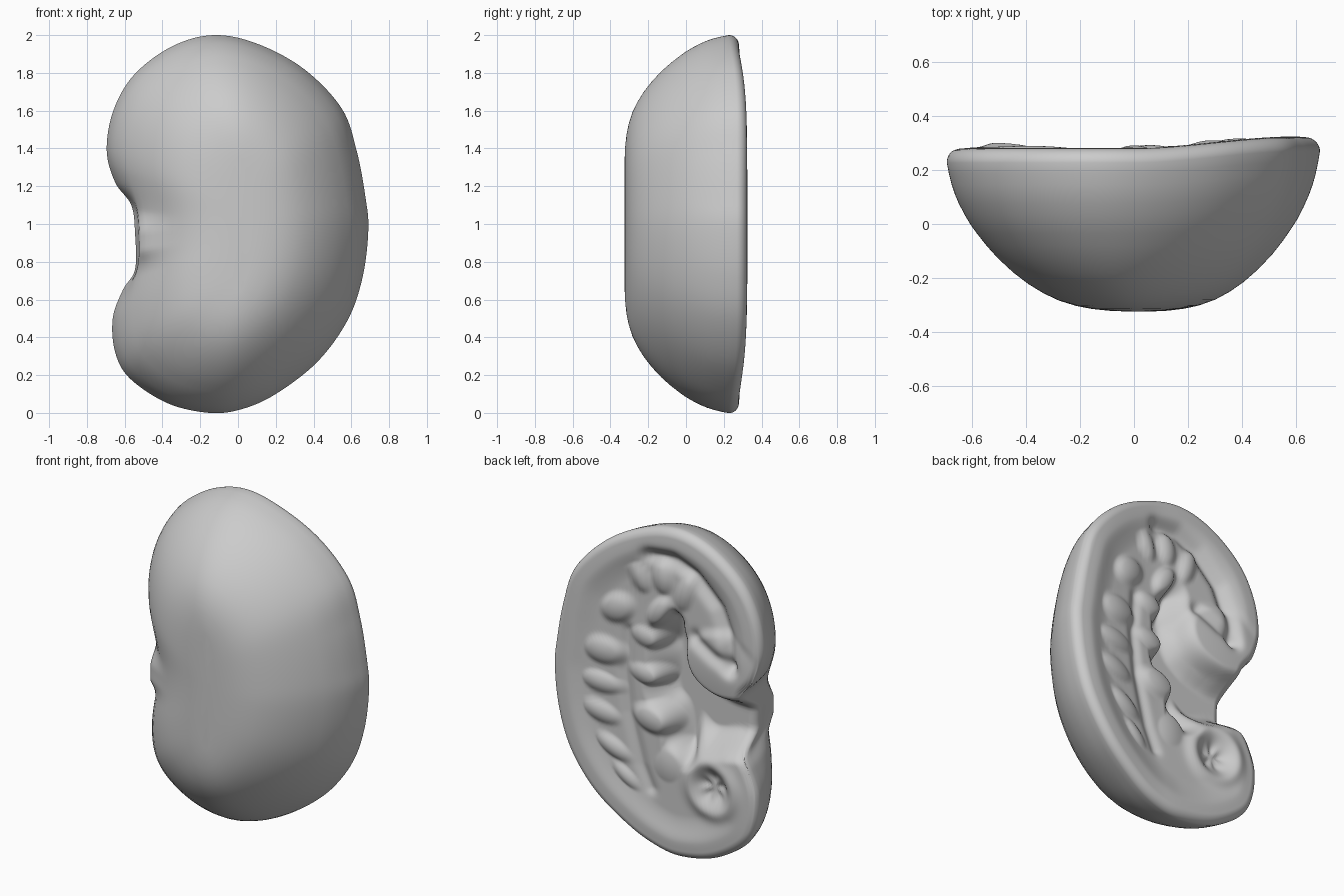
import bpy, bmesh, math
from mathutils import Vector, kdtree

if "Cube" in bpy.data.objects:
    bpy.data.objects.remove(bpy.data.objects["Cube"])

# Silhouette of the half organ (x, z), clockwise from the top
OUT = [(-.13, 2), (.1, 1.955), (.35, 1.82), (.55, 1.61), (.63, 1.38), (.675, 1.14), (.69, .97),
       (.66, .72), (.58, .49), (.42, .27), (.2, .1), (.02, .02), (-.15, 0), (-.37, .05),
       (-.57, .18), (-.65, .32), (-.663, .5), (-.61, .65), (-.545, .76), (-.545, .95),
       (-.565, 1.1), (-.65, 1.22), (-.695, 1.39), (-.66, 1.6), (-.55, 1.79), (-.35, 1.94)]
# The same silhouette with the notch filled, used for the domed front
FILLED = OUT[:17] + [(-.645, .65), (-.622, .78), (-.612, .95), (-.628, 1.1), (-.668, 1.24)] + OUT[22:]
C = Vector((0, .95))


def closed_spline(pts, n):
    P = [Vector(p) for p in pts]
    res = []
    for i in range(len(P)):
        a, b, c, d = (P[(i + k - 1) % len(P)] for k in range(4))
        for j in range(n):
            t = j / n
            res.append(.5 * (2 * b + (c - a) * t + (2 * a - 5 * b + 4 * c - d) * t * t
                             + (3 * b - a - 3 * c + d) * t ** 3))
    return res


def smooth(a, b, v):
    t = min(1, max(0, (v - a) / (b - a)))
    return t * t * (3 - 2 * t)


def relax(vals, n):
    for _ in range(n):
        vals = [(vals[i - 1] + vals[i] * 2 + vals[(i + 1) % len(vals)]) / 4 for i in range(len(vals))]
    return vals


def path_dist(p, path):
    # distance to a polyline of (x, z, radius), minus the local radius
    best = 9
    for a, b in zip(path, path[1:]):
        A, B = Vector(a[:2]), Vector(b[:2])
        t = min(1, max(0, (p - A).dot(B - A) / (B - A).length_squared))
        best = min(best, (p - A - (B - A) * t).length - a[2] - (b[2] - a[2]) * t)
    return best


def ellipse(p, x, z, rx, rz, tilt=0):
    q = p - Vector((x, z))
    c, s = math.cos(tilt), math.sin(tilt)
    return math.hypot((q.x * c + q.y * s) / rx, (q.y * c - q.x * s) / rz)


edge = closed_spline(OUT, 8)
soft = relax(closed_spline(FILLED, 8), 20)
N = len(edge)
tree = kdtree.KDTree(N)
for i, p in enumerate(edge):
    tree.insert((p.x, p.y, 0), i)
tree.balance()

# Hollow that opens at the notch
SINUS = [[(-.8, .9, .15), (-.3, .88, .17)], [(-.3, .88, .17), (-.1, 1, .15)],
         [(-.1, 1, .15), (-.06, 1.25, .1)], [(-.06, 1.25, .1), (-.08, 1.42, .06)],
         [(-.15, .95, .14), (-.14, .66, .09)]]
# Raised lobes: x, z, radius x, radius z, tilt, top offset
LOBES = [(.10, 1.29, .11, .08, .3, 0), (.10, 1.06, .12, .08, .2, 0),
         (.05, .80, .14, .10, .25, .015), (-.05, .53, .15, .16, 0, -.01),
         (0, 1.47, .07, .13, .6, .015), (.27, 1.43, .13, .10, -.5, .015), (.36, 1.15, .15, .10, 0, .012),
         (.38, .95, .16, .08, .1, .005), (.38, .77, .16, .08, .25, .005), (.30, .57, .15, .07, .5, .005),
         (.22, .41, .14, .06, .7, 0), (.13, 1.66, .07, .13, -.4, .008),
         (-.02, 1.68, .08, .12, -.1, .008), (-.17, 1.62, .07, .14, .3, .005)]
# Carved grooves: path, width, depth
GROOVES = [([(.06, 1.80, 0), (-.1, 1.81, 0), (-.24, 1.75, 0), (-.4, 1.59, 0), (-.48, 1.4, 0),
             (-.49, 1.26, 0)], .045, .04),
           ([(-.49, 1.26, 0), (-.38, 1.3, 0), (-.25, 1.37, 0)], .04, .03),
           ([(.21, 1.3, 0), (.23, 1.05, 0), (.2, .8, 0), (.12, .5, 0), (.06, .37, 0)], .035, .02)]


def rim_height(p):
    return .277 + .042 * smooth(0, .6, p.x)


def back_height(p):
    d = tree.find((p.x, p.y, 0))[2]
    base = rim_height(p)
    h = base + .006 * math.exp(-((d - .1) / .06) ** 2) - .022 * smooth(.1, .26, d)
    # hollow, blended smoothly between its branches
    s = -math.log(sum(math.exp(-35 * path_dist(p, q)) for q in SINUS)) / 35
    k = 1 - smooth(-.11, .05, s)
    h += (.1 - h) * k
    # upper lip curling down beside the hollow
    r = ellipse(p, -.43, 1.25, .27, .215)
    lip = 1 - smooth(.78, 1.06, r)
    h += (base + .015 - .02 * r * r - h) * lip
    for path, w, dep in GROOVES:
        h -= dep * math.exp(-(path_dist(p, path) / w) ** 2)
    for x, z, rx, rz, tilt, off in LOBES:
        r = ellipse(p, x, z, rx, rz, tilt)
        if r < 1.2:
            top = base + off - .035 * r * r
            h += (max(top, h) - h) * (1 - smooth(.55, 1.15, r))
    # ringed rosette in the lower lip
    q = p - Vector((-.36, .48))
    r = q.length
    h += .025 * math.exp(-((r - .15) / .045) ** 2) * (1 - k) * smooth(.02, .1, d)
    h -= (.025 + .008 * math.sin(5 * math.atan2(q.y, q.x)) * min(1, r / .05)) * math.exp(-(r / .09) ** 4)
    # rounded outer edge
    R = .05
    e = 1 - min(d, R) / R
    return h - R * (1 - math.sqrt(max(0, 1 - e * e)))


bm = bmesh.new()
rings = []
# Domed front: profile of (scale, y) pulled toward a vertical spine
PROFILE = [(.08, -.3245), (.16, -.322), (.25, -.315), (.33, -.304), (.42, -.284), (.5, -.257),
           (.58, -.222), (.66, -.178), (.74, -.125), (.8, -.077), (.85, -.031), (.88, 0), (.91, .038),
           (.94, .082), (.96, .118), (.975, .152), (.99, .197)]
ey = [back_height(p) for p in edge]
flat_y = [rim_height(p) - .05 for p in edge]
for s, y in PROFILE:
    ring = []
    w = smooth(.82, 1, s)
    for i in range(N):
        p = soft[i].lerp(edge[i], w)
        spine = Vector((.02, 1 + (p.y - 1) * .3))
        q = spine + (p - spine) * s
        f = (y + .325) / .56
        top = flat_y[i] + (ey[i] - flat_y[i]) * smooth(.5, .97, s)
        ring.append(bm.verts.new((q.x, -.325 + f * (top + .325), q.y)))
    rings.append(ring)
# Carved cut face
K = 95
for k in range(K):
    t = 1 - (k / K) ** 1.5
    ring = []
    for i in range(N):
        p = C + (edge[i] - C) * t
        ring.append(bm.verts.new((p.x, back_height(p), p.y)))
    rings.append(ring)
for a, b in zip(rings, rings[1:]):
    for i in range(N):
        j = (i + 1) % N
        bm.faces.new((a[i], a[j], b[j], b[i]))


# Close both poles with fans
def cap(ring, co):
    v = bm.verts.new(co)
    for i in range(N):
        bm.faces.new((ring[i], v, ring[(i + 1) % N]))


cap(rings[0], (.02, -.325, 1))
cap(rings[-1], (C.x, back_height(C), C.y))
bmesh.ops.recalc_face_normals(bm, faces=bm.faces)
for f in bm.faces:
    f.smooth = True
mesh = bpy.data.meshes.new("kidney_half")
bm.to_mesh(mesh)
bm.free()
obj = bpy.data.objects.new("kidney_half", mesh)
bpy.context.collection.objects.link(obj)
